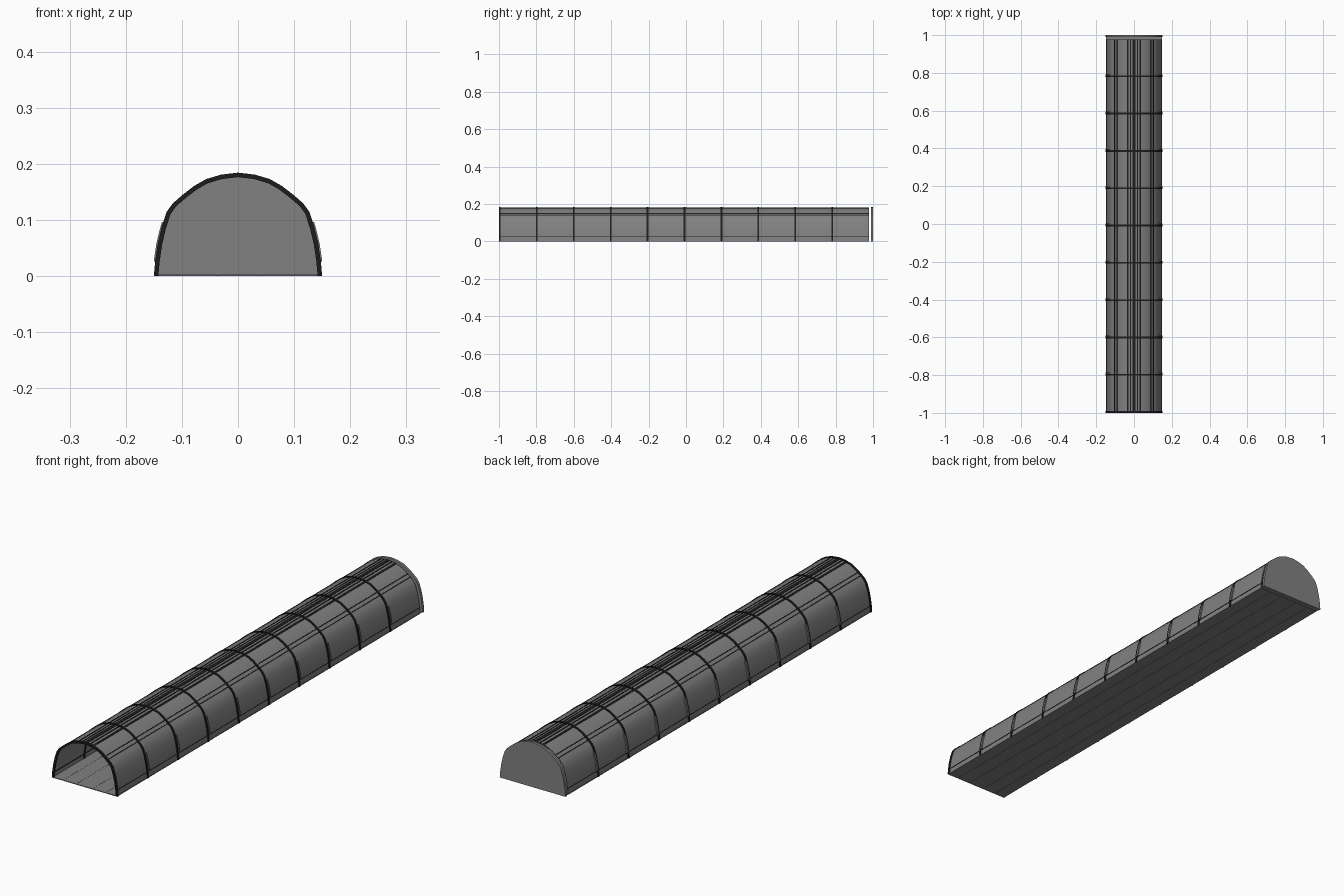
import bpy, bmesh, math
from mathutils import Vector

if "Cube" in bpy.data.objects:
    bpy.data.objects.remove(bpy.data.objects["Cube"])

# Outer arch section, right half from the floor to the crown
HALF = [(0.150, 0.0), (0.1475, 0.028), (0.143, 0.058), (0.136, 0.088), (0.127, 0.115),
        (0.116, 0.130), (0.100, 0.144), (0.078, 0.161), (0.057, 0.173),
        (0.030, 0.181), (0.0, 0.1845)]
ARCH = HALF + [(-x, z) for x, z in reversed(HALF[:-1])]
PITCH = 0.1975
START = -1.0
BAYS = 10
END = START + PITCH * BAYS + 0.003


def material(name, v):
    m = bpy.data.materials.new(name)
    m.diffuse_color = (v, v, v, 1.0)
    m.use_nodes = True
    m.node_tree.nodes["Principled BSDF"].inputs["Base Color"].default_value = m.diffuse_color
    return m


PANEL = material("dark_grey", 0.22)
FRAME = material("near_black", 0.012)


def inset(points, d):
    """Move the section inward by d along its normals, keeping feet on z = 0."""
    out = []
    for i, p in enumerate(points):
        a = Vector(points[max(i - 1, 0)])
        b = Vector(points[min(i + 1, len(points) - 1)])
        t = (b - a).normalized()
        q = Vector(p) + Vector((-t.y, t.x)) * d
        out.append((q.x, max(q.y, 0.0)))
    out[0] = (out[0][0], 0.0)
    out[-1] = (out[-1][0], 0.0)
    return out


def extrude(name, loop, y0, y1, mat=PANEL, smooth=True):
    """Closed x-z outline extruded along y."""
    bm = bmesh.new()
    a = [bm.verts.new((x, y0, z)) for x, z in loop]
    b = [bm.verts.new((x, y1, z)) for x, z in loop]
    n = len(loop)
    for i in range(n):
        j = (i + 1) % n
        bm.faces.new((a[i], a[j], b[j], b[i]))
    bm.faces.new(a)
    bm.faces.new(b)
    bmesh.ops.recalc_face_normals(bm, faces=bm.faces)
    me = bpy.data.meshes.new(name)
    bm.to_mesh(me)
    bm.free()
    me.materials.append(mat)
    ob = bpy.data.objects.new(name, me)
    bpy.context.collection.objects.link(ob)
    if smooth:
        bpy.context.view_layer.objects.active = ob
        ob.select_set(True)
        bpy.ops.object.shade_smooth_by_angle(angle=math.radians(30))
        ob.select_set(False)
    return ob


def band(name, points, d_out, d_in, y0, y1, mat=PANEL):
    """Curved sheet following the arch between two insets."""
    return extrude(name, inset(points, d_out) + inset(points, d_in)[::-1], y0, y1, mat)


def x_at(z):
    """Half width of the section at height z."""
    for (xa, za), (xb, zb) in zip(HALF, HALF[1:]):
        if za <= z <= zb:
            return xa + (xb - xa) * (z - za) / (zb - za)


def z_at(x):
    """Height of the section at distance x from the centre."""
    for (xa, za), (xb, zb) in zip(HALF, HALF[1:]):
        if xb <= abs(x) <= xa:
            return za + (zb - za) * (abs(x) - xa) / (xb - xa)


# Vault shell
band("vault_shell", ARCH, 0.003, 0.006, START + 0.002, END)

# Arch ribs between bays
for k in range(BAYS):
    y = START + PITCH * k
    band(f"arch_rib_{k}", ARCH, 0.0, 0.008, y, y + 0.009, FRAME)

# Raised side plates beside each rib, both walls
for k in range(1, BAYS):
    y = START + PITCH * k + 0.009
    for s, side in ((1, "right"), (-1, "left")):
        pts = [(x_at(z), z) for z in (0.026, 0.058, 0.080, 0.097)]
        outer = [(s * (x + 0.0025), z) for x, z in pts]
        inner = [(s * (x - 0.005), z) for x, z in pts]
        extrude(f"side_plate_{side}_{k}", outer + inner[::-1], y, y + 0.006)

# Long trim strips on the walls
for z0, z1, label in ((0.023, 0.026, "low"), (0.138, 0.140, "shoulder"), (0.148, 0.150, "upper")):
    for s, side in ((1, "right"), (-1, "left")):
        pts = [(x_at(z), z) for z in (z0, z1)]
        loop = [(s * (x - 0.002), z) for x, z in pts]
        loop += [(s * (x - 0.007), z - 0.002) for x, z in pts[::-1]]
        extrude(f"{label}_trim_{side}", loop, START + 0.009, END, FRAME, False)

# Crown strips, following the slope of the roof
for i, (x, w) in enumerate(((-0.034, 0.004), (-0.018, 0.003), (0.0, 0.008), (0.018, 0.003), (0.034, 0.004))):
    xs = (x - w, x, x + w)
    loop = [(u, z_at(u) - 0.002) for u in xs] + [(u, z_at(u) - 0.007) for u in xs[::-1]]
    extrude(f"crown_strip_{i}", loop, START + 0.009, END, FRAME, False)

# Floor planks with narrow joints, and a thin base running to the end wall
EDGES = (-0.149, -0.097, -0.037, 0.037, 0.097, 0.149)
for i, (a, b) in enumerate(zip(EDGES, EDGES[1:])):
    extrude(f"floor_plank_{i}", [(a + 0.001, 0), (b - 0.001, 0), (b - 0.001, 0.003), (a + 0.001, 0.003)],
            START, END, PANEL, False)
extrude("floor_base", [(-0.148, 0.001), (0.148, 0.001), (0.148, 0.0025), (-0.148, 0.0025)],
        START, 0.99, PANEL, False)

# End wall, standing just clear of the vault
extrude("end_wall", ARCH, 0.989, 1.0)
